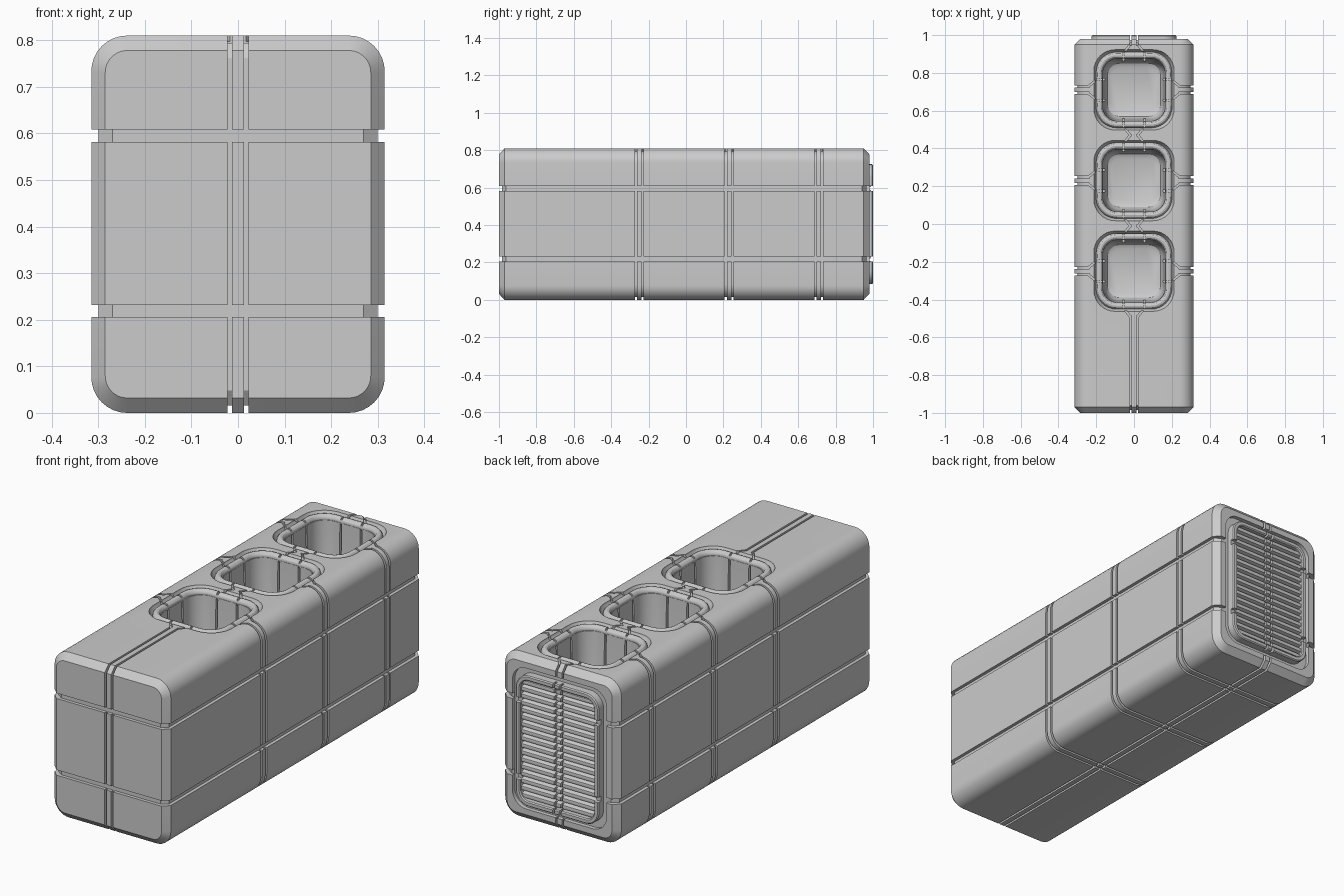
import bpy, bmesh, math
from mathutils import Matrix, Vector

if "Cube" in bpy.data.objects:
    bpy.data.objects.remove(bpy.data.objects["Cube"])

SOCKETS = (-0.25, 0.23, 0.71)


def rounded(hw, hh, r, n=8):
    """Rounded rectangle outline as (u, v) pairs."""
    pts = []
    for k, (sx, sy) in enumerate(((1, 1), (-1, 1), (-1, -1), (1, -1))):
        for i in range(n + 1):
            a = math.radians(90) * (k + i / n)
            pts.append((sx * (hw - r) + r * math.cos(a), sy * (hh - r) + r * math.sin(a)))
    return pts


def finish(name, bm):
    bmesh.ops.recalc_face_normals(bm, faces=bm.faces)
    me = bpy.data.meshes.new(name)
    bm.to_mesh(me)
    bm.free()
    ob = bpy.data.objects.new(name, me)
    bpy.context.collection.objects.link(ob)
    return ob


def loft(name, sections, closed=False):
    """Skin a list of equal-length outlines; closed joins last to first."""
    bm = bmesh.new()
    rows = [[bm.verts.new(p) for p in s] for s in sections]
    n = len(rows[0])
    for j in range(len(rows) if closed else len(rows) - 1):
        a, b = rows[j], rows[(j + 1) % len(rows)]
        for i in range(n):
            bm.faces.new((a[i], a[(i + 1) % n], b[(i + 1) % n], b[i]))
    if not closed:
        bm.faces.new(rows[0])
        bm.faces.new(rows[-1])
    return finish(name, bm)


def boxes(name, items):
    """Many boxes in one object: (centre, size, z rotation)."""
    bm = bmesh.new()
    for c, s, rot in items:
        m = Matrix.Translation(c) @ Matrix.Rotation(rot, 4, 'Z') @ Matrix.Diagonal((*s, 1))
        bmesh.ops.create_cube(bm, size=1, matrix=m)
    return finish(name, bm)


def cut(target, cutter, keep=False):
    mod = target.modifiers.new("cut", 'BOOLEAN')
    mod.operation, mod.solver, mod.object = 'DIFFERENCE', 'EXACT', cutter
    mod.use_self = True
    bpy.context.view_layer.objects.active = target
    bpy.ops.object.modifier_apply(modifier=mod.name)
    if not keep:
        bpy.data.objects.remove(cutter)


def xz(y, hw, hh, r):
    return [(u, y, 0.405 + v) for u, v in rounded(hw, hh, r)]


def xy(yc, z, h, r):
    return [(u, yc + v, z) for u, v in rounded(h, h, r)]


def block(name, d):
    """Chamfered body shape, inset by d."""
    return loft(name, [xz(-1 + d, .285 - d, .373 - d, .047 - d / 2), xz(-.97 + d / 2, .315 - d, .405 - d, .077 - d / 2),
                       xz(.95 - d / 2, .315 - d, .405 - d, .077 - d / 2), xz(.98 - d, .285 - d, .373 - d, .047 - d / 2)])


# Main body
body = block("body", 0)

# Wrap-around panel grooves: slabs hollowed by an inset core, stopped near sockets
slabs = [((0, 0, z), (1.5, 3, .026), 0) for z in (.219, .595)]
slabs += [((s * .0175, 0, .4), (.01, 3.2, 1.7), 0) for s in (-1, 1)]
slabs += [((0, y + s * .0175, .4), (1.3, .011, 1.5), 0) for y in SOCKETS for s in (-1, 1)]
grooves = boxes("groove_cutter", slabs)
cut(grooves, block("core", .016))
cut(grooves, boxes("pads", [((0, y, 1.2), (.47, .47, 1.0), 0) for y in SOCKETS]))
cut(body, grooves)

# Sockets with a recessed seat for the rim
for y in SOCKETS:
    prof = ((.83, .216, .115), (.805, .212, .112), (.787, .2, .105), (.786, .165, .08), (.52, .157, .075),
            (.485, .152, .072), (.463, .14, .065), (.452, .12, .055))
    cut(body, loft("socket_cutter", [xy(y, *p) for p in prof]))

# Splayed grooves beside the sockets and down their walls
bars = []
for y in SOCKETS:
    for k in range(4):
        rot = Matrix.Rotation(k * math.pi / 2, 3, 'Z')
        for s in (-1, 1):
            a, b = Vector((s * .0175, .243, 0)), Vector((s * .055, .196, 0))
            d = b - a
            bars.append((Vector((0, y, .817)) + rot @ ((a + b) / 2), (d.length, .010, .04),
                         math.atan2(d.y, d.x) + k * math.pi / 2))
            bars.append((Vector((0, y, .66)) + rot @ Vector((s * .055, .1605, 0)), (.01, .035, .34), k * math.pi / 2))
cut(body, boxes("bar_cutter", bars))

# Tubular socket rims, notched
rims = []
for i, y in enumerate(SOCKETS):
    ring = []
    for j in range(12):
        t = j * math.pi / 6
        o = .018 * math.cos(t)
        ring.append(xy(y, .79 + .019 * math.sin(t), .183 + o, .092 + o))
    rim = loft(f"socket_rim_{i + 1}", ring, True)
    notch = []
    for s in (-1, 1):
        notch += [((s * .055, y, .83), (.01, .5, .06), 0), ((0, y + s * .055, .83), (.5, .01, .06), 0)]
    cut(rim, boxes("notch_cutter", notch))
    rims.append(rim)

# Rear recess
cut(body, loft("recess_cutter", [xz(.96, .255, .345, .075), xz(1.1, .255, .345, .075)]))

# Rear grille frame
frame = loft("grille_frame", [xz(.95, .225, .32, .07), xz(.995, .225, .32, .07), xz(1, .22, .315, .065),
                              xz(1, .205, .3, .05), xz(.995, .2, .295, .045), xz(.95, .2, .295, .045)], True)
slots = [((0, 1.03, z), (1, .1, .026), 0) for z in (.219, .595)]
mid = [((s * .0175, 1.025, .4), (.01, .1, 1.2), 0) for s in (-1, 1)]
cut(frame, boxes("frame_cutter", slots + mid))

# Rear grille slats: ridged profile run across x
N, z0, pitch = 17, .11, .59 / 17
outline = [(.955, z0)]
for i in range(N):
    outline += [(y, z0 + (i + f) * pitch) for y, f in ((.967, .02), (.988, .25), (.99, .5), (.988, .75), (.967, .98))]
outline.append((.955, z0 + .59))
slats = loft("grille_slats", [[(x, y, z) for y, z in outline] for x in (-.203, .203)])
cut(slats, boxes("slat_cutter", mid))

# Smooth shading with crisp edges
for ob in [body, frame, slats] + rims:
    bpy.ops.object.select_all(action='DESELECT')
    ob.select_set(True)
    bpy.context.view_layer.objects.active = ob
    bpy.ops.object.shade_smooth_by_angle(angle=math.radians(30))
